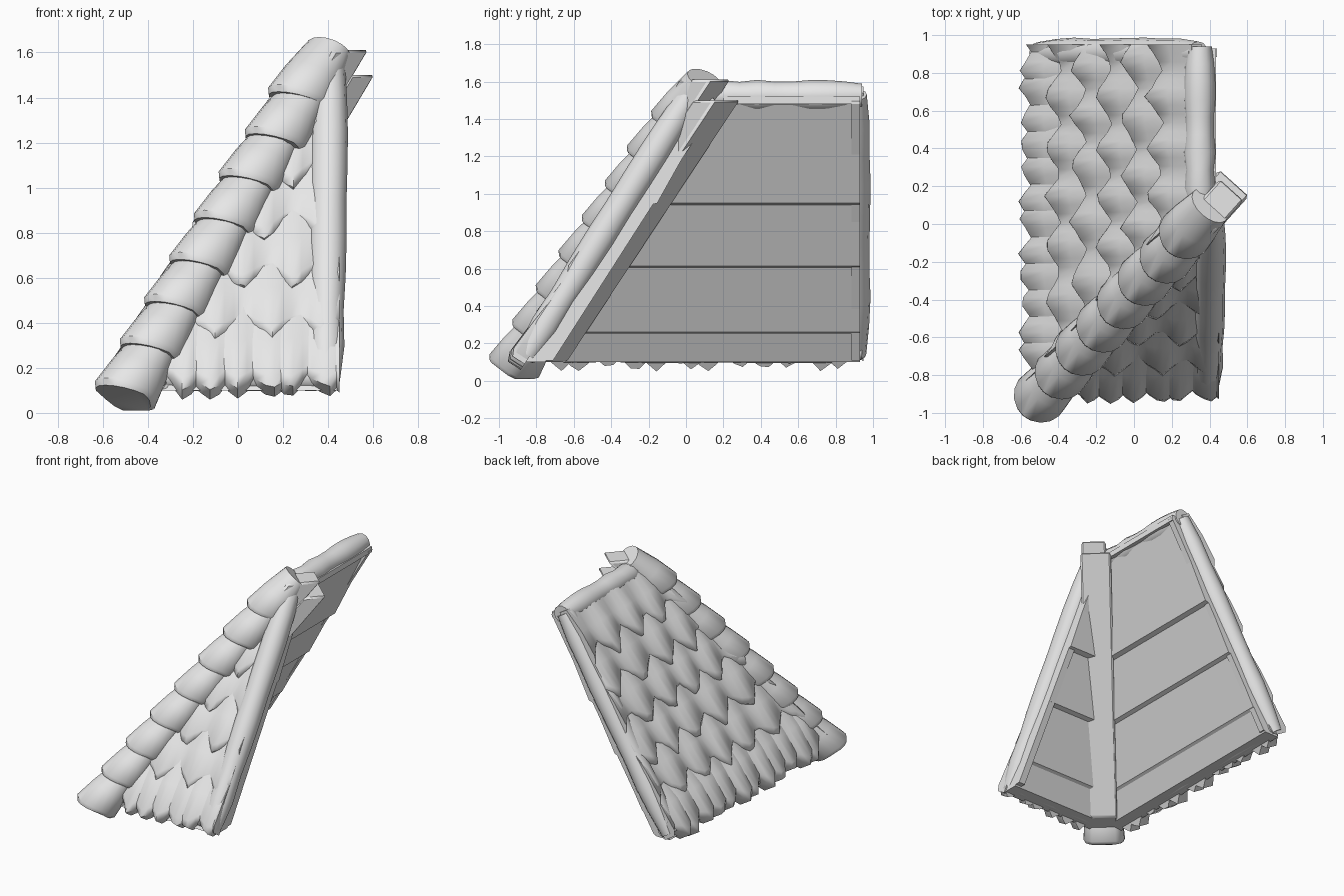
import bpy, bmesh, math, random
from mathutils import Vector

random.seed(4)
if "Cube" in bpy.data.objects:
    bpy.data.objects.remove(bpy.data.objects["Cube"], do_unlink=True)

grey = bpy.data.materials.new("light_grey")
grey.use_nodes = True
grey.diffuse_color = (0.8, 0.8, 0.8, 1)
grey.node_tree.nodes["Principled BSDF"].inputs["Base Color"].default_value = (0.8, 0.8, 0.8, 1)

# Hip line: where the two roof slopes meet
BASE = Vector((-0.52, -0.88, 0.1))
RUN = Vector((0.595, 0.66, 1))
ALONG = RUN.normalized()
SIDE = Vector((RUN.y, -RUN.x, 0)).normalized()
OUT = ALONG.cross(SIDE).normalized()
if OUT.z < 0:
    OUT = -OUT


def hip(z):
    return BASE + RUN * (z - BASE.z)


def loft(name, rings, angle=40):
    """Skin closed rings of points and cap both ends."""
    bm = bmesh.new()
    rows = [[bm.verts.new(p) for p in ring] for ring in rings]
    count = len(rows[0])
    for a, b in zip(rows, rows[1:]):
        for i in range(count):
            j = (i + 1) % count
            bm.faces.new((a[i], a[j], b[j], b[i]))
    bm.faces.new(rows[0][::-1])
    bm.faces.new(rows[-1])
    bmesh.ops.recalc_face_normals(bm, faces=bm.faces)
    mesh = bpy.data.meshes.new(name)
    bm.to_mesh(mesh)
    bm.free()
    mesh.materials.append(grey)
    obj = bpy.data.objects.new(name, mesh)
    bpy.context.collection.objects.link(obj)
    bpy.ops.object.select_all(action='DESELECT')
    obj.select_set(True)
    bpy.context.view_layer.objects.active = obj
    bpy.ops.object.shade_smooth_by_angle(angle=math.radians(angle))
    return obj


# Points on each slope; tiles are trimmed where they reach the hip
def left_point(u, z, n):
    p = hip(z)
    return Vector((p.x - 0.85 * n, max(u, p.y + 0.01), z + 0.52 * n))


def front_point(u, z, n):
    p = hip(z)
    return Vector((max(u, p.x + 0.01), p.y - 0.84 * n, z + 0.54 * n))


# Sheathing under the tiles, with stepped boards on the inside
section = [(0, 0.1), (0, 1.58), (0.1, 1.5)]
for z, lower_edge, upper_edge in ((0.94, 0.15, 0.12), (0.605, 0.14, 0.115), (0.25, 0.13, 0.115)):
    section += [(lower_edge, z + 0.01), (upper_edge, z)]
section.append((0.115, 0.1))
mitre = [hip(z) + Vector((d, d * 1.1, 0)) for d, z in section]
loft("left_sheathing", [mitre, [Vector((p.x, 0.93, p.z)) for p in mitre]], 20)
loft("front_sheathing", [mitre, [Vector((0.44, p.y, p.z)) for p in mitre]], 20)


# Overlapping rows of pointed tiles
def tile_row(name, point, z0, length, start, end, period, shift, lift):
    rings = []
    cols = round((end - start) / (period / 6))
    wander = random.uniform(0, 6)
    for i in range(cols + 1):
        u = start + (end - start) * i / cols
        phase = (u / period + shift + 0.1 * math.sin(4 * u + wander)) % 1
        tooth = 1 - abs(2 * phase - 1)
        drop = 0.12 * tooth - 0.06 + random.uniform(-0.01, 0.01)
        puff = lift * (0.6 + 0.42 * tooth)
        rings.append([point(u, z0 - drop, -0.02), point(u, z0 - drop, puff * 0.75),
                      point(u, z0 - drop * 0.8 + 0.03, puff),
                      point(u, z0 + length * 0.5, puff * 0.85),
                      point(u, z0 + length, 0.045), point(u, z0 + length, -0.02)])
    loft(name, rings, 55)


# The lowest course is doubled, with its teeth offset
for r in range(7):
    z0 = 0.125 + 0.225 * max(r - 1, 0)
    length = min(0.34, 1.55 - z0)
    corner = hip(z0 - 0.05)
    tile_row(f"left_tile_row_{r + 1}", left_point, z0, length,
             corner.y, 0.95, 0.28, r % 2 / 2, 0.108)
    tile_row(f"front_tile_row_{r + 1}", front_point, z0, length,
             corner.x, 0.45, 0.25, r % 2 / 2, 0.082)


# Rounded, slightly lumpy edge rims
def rim(name, start, end, radius, steps=9, sides=12):
    start, end = Vector(start), Vector(end)
    axis = (end - start).normalized()
    a = axis.cross(Vector((0, 0, 1)) if abs(axis.z) < 0.5 else Vector((1, 0, 0))).normalized()
    b = axis.cross(a)
    rings = []
    for i in range(steps + 1):
        t = i / steps
        rad = radius * (1 + random.uniform(-0.06, 0.08))
        if i in (0, steps):
            rad *= 0.8
        rings.append([start.lerp(end, t) + rad * (a * math.cos(k) + b * math.sin(k))
                      for k in (math.tau * s / sides for s in range(sides))])
    loft(name, rings, 60)


rim("back_rim", (-0.505, 0.905, 0.14), (0.34, 0.905, 1.53), 0.077)
rim("top_rim", (0.348, 0.1, 1.525), (0.348, 0.94, 1.525), 0.078)
rim("right_rim", (0.39, -0.85, 0.14), (0.41, 0.04, 1.55), 0.077)
rim("left_eave_rim", (-0.475, -0.8, 0.16), (-0.475, 0.94, 0.16), 0.062)
rim("front_eave_rim", (-0.42, -0.82, 0.16), (0.43, -0.82, 0.16), 0.06)


# Flat trim boards framing the inside
def trim(name, ends, offset, width):
    rings = []
    for p in ends:
        p, o, w = Vector(p), Vector(offset), Vector(width)
        rings.append([p, p + o, p + o + w, p + w])
    loft(name, rings, 20)


trim("back_trim", [(-0.44, 0.885, 0.11), (0.39, 0.885, 1.5)], (0.05, 0, 0), (0, 0.045, 0))
trim("top_trim", [(0.38, 0.2, 1.48), (0.38, 0.93, 1.48)], (0.055, 0, 0), (0, 0, 0.04))
trim("right_trim", [(0.39, -0.76, 0.11), (0.39, 0.13, 1.5)], (0, 0.05, 0), (0.05, 0, 0))


# Beams running beneath the hip, cut level at both ends
def hip_beam(name, near, far, middle, half, z0, z1):
    rings = []
    for z in (z0, z1):
        ring = []
        for n, s in ((near, -half), (near, half), (far, half), (far, -half)):
            p = BASE + OUT * n + SIDE * (middle + s)
            ring.append(p + RUN * (z - p.z))
        rings.append(ring)
    obj = loft(name, rings, 20)
    bevel = obj.modifiers.new("soft_edges", 'BEVEL')
    bevel.width = 0.012
    bevel.segments = 1


hip_beam("hip_batten", 0.06, -0.11, 0.06, 0.085, 0.12, 1.61)
hip_beam("hip_rafter", -0.09, -0.21, 0.045, 0.105, 0.1, 1.5)

# Overlapping flared barrel tiles capping the hip
for i in range(8):
    low = -0.03 + 0.249 * i
    middle = 0.033 + random.uniform(-0.008, 0.008)
    rings = []
    for step, wide, high, tongue in ((0, 0.132, 0.125, 0.05), (0.025, 0.145, 0.145, 0.05),
                                     (0.15, 0.135, 0.125, 0.02), (0.31, 0.115, 0.085, 0)):
        ring = []
        for k in range(15):
            angle = math.radians(-55 + 290 * k / 14)
            drop = tongue * max(0, math.sin(angle))
            ring.append(BASE + ALONG * (low + step - drop)
                        + SIDE * (wide * math.cos(angle) + middle)
                        + OUT * high * math.sin(angle))
        rings.append(ring)
    loft(f"hip_cap_tile_{i + 1}", rings, 45)
